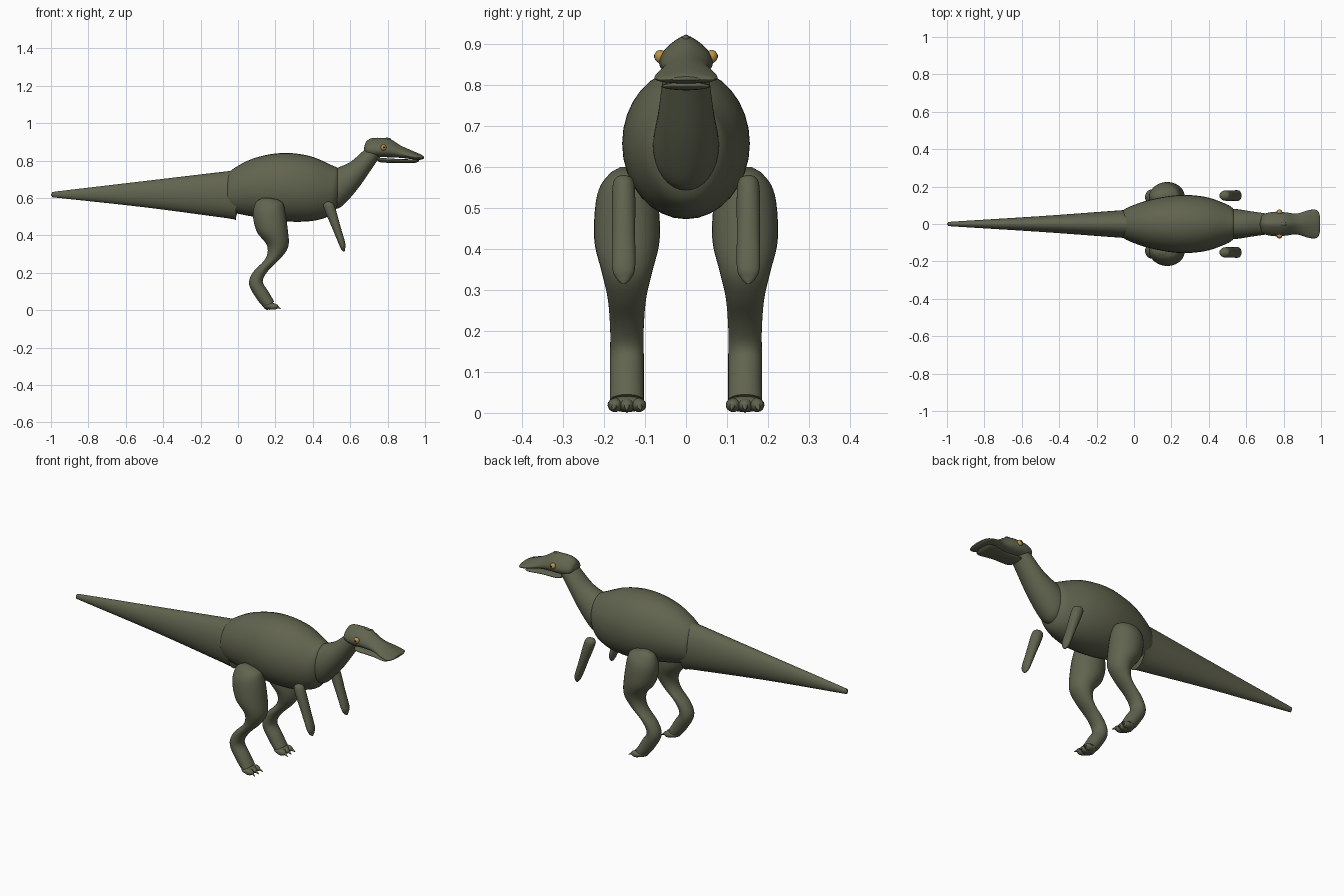
import bpy, bmesh, math
from mathutils import Vector, Matrix

old = bpy.data.objects.get("Cube")
if old:
    bpy.data.objects.remove(old, do_unlink=True)


def material(name, r, g, b):
    m = bpy.data.materials.new(name)
    m.use_nodes = True
    m.diffuse_color = (r, g, b, 1)
    m.node_tree.nodes["Principled BSDF"].inputs["Base Color"].default_value = (r, g, b, 1)
    return m


SKIN = material("olive skin", 0.12, 0.127, 0.078)
GOLD = material("gold eye", 0.5, 0.29, 0.07)
BLACK = material("black pupil", 0.01, 0.01, 0.01)


def finish(bm, name, mat):
    bmesh.ops.recalc_face_normals(bm, faces=bm.faces[:])
    mesh = bpy.data.meshes.new(name)
    bm.to_mesh(mesh)
    bm.free()
    mesh.materials.append(mat)
    ob = bpy.data.objects.new(name, mesh)
    bpy.context.collection.objects.link(ob)
    bpy.ops.object.select_all(action='DESELECT')
    ob.select_set(True)
    bpy.context.view_layer.objects.active = ob
    bpy.ops.object.shade_smooth_by_angle(angle=math.radians(50))
    return ob


def resample(stations, steps):
    """Smooth curve through the stations."""
    pts = [Vector(s) for s in stations]
    pts = [pts[0] * 2 - pts[1]] + pts + [pts[-1] * 2 - pts[-2]]
    out = []
    for a, b, c, d in zip(pts, pts[1:], pts[2:], pts[3:]):
        for i in range(steps):
            t = i / steps
            out.append(b + (c - a) * (t / 2) + (a * 2 - b * 5 + c * 4 - d) * (t * t / 2)
                       + (b * 3 - a - c * 3 + d) * (t ** 3 / 2))
    return out + [pts[-2]]


def loft(name, stations, y=0, sag=1, steps=5, sides=32):
    """Skin rings; each station is upper x, z, lower x, z and half width."""
    bm = bmesh.new()
    rings = []
    for s in resample(stations, steps):
        ring = []
        for k in range(sides):
            a = math.tau * k / sides
            t = ((1 - math.cos(a)) / 2) ** sag
            x, z = s[0] + (s[2] - s[0]) * t, s[1] + (s[3] - s[1]) * t
            ring.append(bm.verts.new((x, y + max(s[4], 0.001) * math.sin(a), z)))
        rings.append(ring)
    for p, q in zip(rings, rings[1:]):
        for k in range(sides):
            j = (k + 1) % sides
            bm.faces.new((p[k], p[j], q[j], q[k]))
    bm.faces.new(rings[0])
    bm.faces.new(rings[-1])
    return finish(bm, name, SKIN)


def ball(name, centre, size, mat=SKIN):
    bm = bmesh.new()
    bmesh.ops.create_uvsphere(bm, u_segments=20, v_segments=12, radius=1,
                              matrix=Matrix.Translation(centre) @ Matrix.Diagonal((*size, 1)))
    return finish(bm, name, mat)


def spike(name, start, end, radius):
    start, end = Vector(start), Vector(end)
    way = end - start
    turn = way.to_track_quat('Z', 'Y').to_matrix().to_4x4()
    bm = bmesh.new()
    bmesh.ops.create_cone(bm, cap_ends=True, segments=12, radius1=radius, radius2=0.001,
                          depth=way.length, matrix=Matrix.Translation((start + end) / 2) @ turn)
    return finish(bm, name, SKIN)


# Trunk, tail and neck
loft("body", [
    (-.07, .64, -.07, .6, .02), (-.062, .7, -.062, .54, .06), (-.04, .745, -.04, .525, .085),
    (.08, .81, .08, .5, .128), (.23, .84, .25, .475, .155), (.38, .825, .38, .475, .145),
    (.5, .775, .47, .495, .11), (.535, .755, .52, .53, .085), (.55, .7, .545, .6, .05),
    (.552, .66, .552, .64, .01)])
loft("tail", [
    (0, .66, 0, .56, .03), (-.015, .745, -.015, .487, .075), (-.06, .742, -.06, .492, .074),
    (-.5, .69, -.5, .55, .042), (-.95, .637, -.95, .599, .014), (-.985, .63, -.985, .604, .01),
    (-1, .62, -1, .614, .002)])
loft("neck", [
    (.48, .74, .5, .54, .075), (.53, .76, .555, .555, .08), (.605, .795, .645, .655, .068),
    (.685, .865, .745, .8, .055), (.72, .885, .77, .83, .05)])

# Head with a broad flat snout, hanging jaw and small crest
loft("head", [
    (.675, .872, .675, .85, .01), (.685, .9, .685, .833, .045), (.715, .919, .715, .82, .06),
    (.77, .921, .765, .818, .066), (.815, .914, .81, .817, .062), (.87, .88, .87, .814, .056),
    (.93, .853, .93, .807, .073), (.965, .838, .965, .803, .077), (.985, .828, .985, .806, .068),
    (.995, .82, .995, .811, .04)], sag=.65)
loft("lower_jaw", [
    (.74, .815, .74, .805, .03), (.765, .814, .765, .79, .048), (.86, .808, .86, .787, .047),
    (.94, .806, .94, .787, .06), (.962, .804, .962, .793, .04), (.968, .8, .968, .797, .01)])
ball("crest", (.797, 0, .913), (.022, .009, .009))

for side, y in (("left", 1), ("right", -1)):
    # Eyes
    ball(side + "_eye", (.778, y * .063, .869), (.015, .014, .016), GOLD)
    ball(side + "_pupil", (.779, y * .074, .87), (.006, .004, .006), BLACK)

    # Arm hanging beside the chest
    loft(side + "_arm", [
        (.475, .58, .49, .58, .006), (.458, .567, .508, .572, .022), (.463, .535, .522, .54, .028),
        (.507, .43, .55, .44, .028), (.54, .35, .573, .36, .028), (.552, .325, .573, .33, .018),
        (.562, .314, .57, .314, .004)], y * .152)

    # Leg from thigh to ankle
    loft(side + "_leg", [
        (.13, .6, .17, .6, .015), (.095, .575, .225, .585, .045), (.08, .51, .248, .55, .073),
        (.1, .42, .266, .43, .08), (.155, .345, .27, .345, .062), (.147, .275, .235, .285, .047),
        (.078, .2, .165, .215, .041), (.06, .135, .132, .155, .041), (.1, .06, .162, .1, .041),
        (.136, .016, .194, .045, .041)], y * .144)

    # Foot with three clawed toes
    ball(side + "_foot", (.17, y * .144, .022), (.035, .047, .02))
    for i, spread in enumerate((-1, 0, 1)):
        cy = y * .144 + spread * .029
        ball(f"{side}_toe_{i + 1}", (.188, cy, .019), (.028, .018, .017))
        spike(f"{side}_claw_{i + 1}", (.205, cy, .02), (.231, cy + spread * .006, .006), .009)
    spike(side + "_heel_spur", (.15, y * .144, .015), (.16, y * .144, 0), .012)
